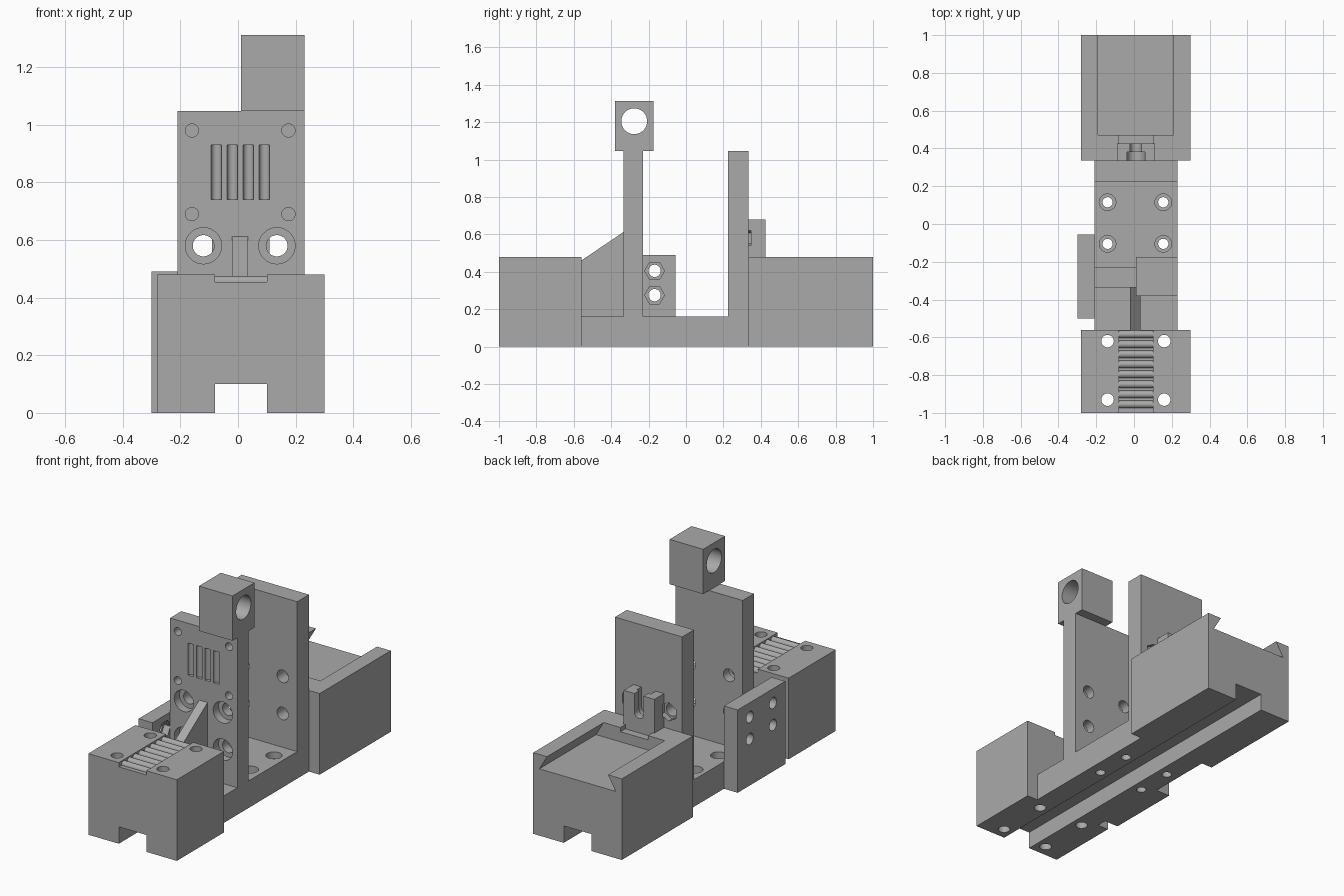
import bpy, bmesh, math
from mathutils import Matrix, Vector

if "Cube" in bpy.data.objects:
    bpy.data.objects.remove(bpy.data.objects["Cube"])

GREY = (0.4, 0.4, 0.4, 1)
grey = bpy.data.materials.new("machined_grey")
grey.use_nodes = True
grey.diffuse_color = GREY
grey.node_tree.nodes["Principled BSDF"].inputs["Base Color"].default_value = GREY

MID = 0.01       # centre plane of the fixture
AXES = {"x": Matrix.Rotation(math.pi / 2, 4, "Y"),
        "y": Matrix.Rotation(math.pi / 2, 4, "X"),
        "z": Matrix.Identity(4)}


def make(name, bm):
    bmesh.ops.recalc_face_normals(bm, faces=bm.faces)
    mesh = bpy.data.meshes.new(name)
    bm.to_mesh(mesh)
    bm.free()
    mesh.materials.append(grey)
    obj = bpy.data.objects.new(name, mesh)
    bpy.context.collection.objects.link(obj)
    return obj


def box(name, x, y, z):
    bm = bmesh.new()
    bmesh.ops.create_cube(bm, size=1)
    for v in bm.verts:
        for i, (lo, hi) in enumerate((x, y, z)):
            v.co[i] = lo if v.co[i] < 0 else hi
    return make(name, bm)


def rod(name, axis, centre, radius, length, sides=32):
    bm = bmesh.new()
    bmesh.ops.create_cone(bm, cap_ends=True, segments=sides, radius1=radius,
                          radius2=radius, depth=length,
                          matrix=Matrix.Translation(centre) @ AXES[axis])
    return make(name, bm)


def prism(name, points, offset):
    """Extrude a closed outline of 3D points along an offset."""
    bm = bmesh.new()
    face = bm.faces.new([bm.verts.new(p) for p in points])
    new = bmesh.ops.extrude_face_region(bm, geom=[face])["geom"]
    bmesh.ops.translate(bm, vec=Vector(offset),
                        verts=[g for g in new if isinstance(g, bmesh.types.BMVert)])
    return make(name, bm)


def cut(obj, cutters):
    """Subtract the cutters from the part, then remove them."""
    for cutter in cutters:
        cutter.hide_render = True
        mod = obj.modifiers.new("cut", "BOOLEAN")
        mod.operation, mod.solver, mod.object = "DIFFERENCE", "EXACT", cutter
    bpy.context.view_layer.update()
    graph = bpy.context.evaluated_depsgraph_get()
    mesh = bpy.data.meshes.new_from_object(obj.evaluated_get(graph))
    obj.modifiers.clear()
    obj.data = mesh
    for cutter in cutters:
        bpy.data.objects.remove(cutter)


def rail_slot():
    return box("cutter", (-0.08, 0.10), (-1.1, 1.1), (-0.1, 0.10))


# Base rail with countersunk mounting holes
base = box("base", (-0.21, 0.23), (-0.56, 0.335), (0, 0.16))
cutters = [rail_slot()]
for x in (-0.14, 0.155):
    for y in (-0.105, 0.115):
        cutters.append(rod("cutter", "z", (x, y, 0), 0.027, 1))
        cutters.append(rod("cutter", "z", (x, y, 0.16), 0.044, 0.08))
cut(base, cutters)

# Front block with ribbed channel
front_block = box("front_block", (-0.28, 0.30), (-1, -0.56), (0, 0.48))
cutters = [rail_slot(), box("cutter", (-0.08, 0.10), (-1.1, -0.5), (0.455, 0.6))]
for x in (-0.14, 0.16):
    for y in (-0.93, -0.62):
        cutters.append(rod("cutter", "z", (x, y, 0.2), 0.033, 1))
cut(front_block, cutters)
for i in range(8):
    rod("channel_rib", "x", (MID, -0.955 + i * 0.053, 0.455), 0.02, 0.18, 16)

# Rear block with dovetail pocket and shallow relief
rear_block = box("rear_block", (-0.28, 0.30), (0.335, 1), (0, 0.48))
pocket = [(MID + sx, 0.47, z) for sx, z in
          ((-0.25, 0.395), (0.25, 0.395), (0.2, 0.48), (0.2, 0.6), (-0.2, 0.6), (-0.2, 0.48))]
cut(rear_block, [rail_slot(), prism("cutter", pocket, (0, 0.6, 0)),
                 box("cutter", (-0.08, 0.10), (0.425, 0.5), (0.455, 0.6))])

# Front wall: counterbores, blind holes and rounded grooves
front_wall = box("front_wall", (-0.21, 0.23), (-0.335, -0.23), (0.16, 1.047))
cutters = []
for x in (-0.12, 0.135):
    for z in (0.36, 0.58):
        cutters.append(rod("cutter", "y", (x, -0.28, z), 0.037, 0.4))
        cutters.append(rod("cutter", "y", (x, -0.335, z), 0.063, 0.1))
for x in (-0.16, 0.175):
    for z in (0.69, 0.98):
        cutters.append(rod("cutter", "y", (x, -0.335, z), 0.023, 0.1))
for i in range(4):
    cutters.append(rod("cutter", "z", (-0.075 + i * 0.0555, -0.335, 0.835), 0.0185, 0.19))
cut(front_wall, cutters)

# Pivot lug on top of the front wall
lug = box("pivot_lug", (0.01, 0.23), (-0.38, -0.175), (1.047, 1.312))
cut(lug, [rod("cutter", "x", (0.1, -0.277, 1.205), 0.069, 1, 48)])

# Sloped gusset between front block and front wall
prism("gusset", [(-0.02, -0.56, 0.16), (-0.02, -0.335, 0.16),
                 (-0.02, -0.335, 0.612), (-0.02, -0.56, 0.46)], (0.055, 0, 0))


# Rear wall with through holes and hexagonal nut pockets
def nut_pockets():
    return [rod("cutter", "y", (x, 0.325, z), 0.055, 0.044, 6)
            for x in (-0.12, 0.135) for z in (0.36, 0.58)]


rear_wall = box("rear_wall", (-0.21, 0.23), (0.225, 0.335), (0.16, 1.047))
cut(rear_wall, nut_pockets() + [rod("cutter", "y", (x, 0.28, z), 0.037, 0.4)
                                for x in (-0.12, 0.135) for z in (0.36, 0.58)])

# Slotted bracket behind the rear wall
bracket = box("slotted_bracket", (-0.09, 0.11), (0.335, 0.425), (0.48, 0.68))
cutters = nut_pockets()
for half, y0, y1 in ((0.047, 0.335, 0.38), (0.03, 0.37, 0.45)):
    cutters.append(box("cutter", (MID - half, MID + half), (y0, y1), (0.57, 0.8)))
    cutters.append(rod("cutter", "y", (MID, (y0 + y1) / 2, 0.57), half, y1 - y0))
cut(bracket, cutters)

# Side plate with hexagonal pockets on its inner face
side_plate = box("side_plate", (-0.30, -0.21), (-0.5, -0.055), (0, 0.49))
cutters = []
for y in (-0.385, -0.168):
    for z in (0.275, 0.405):
        cutters.append(rod("cutter", "x", (-0.25, y, z), 0.033, 0.4))
        hexagon = [(-0.25, y + 0.053 * math.cos(a), z + 0.053 * math.sin(a))
                   for a in (math.radians(60 * k) for k in range(6))]
        cutters.append(prism("cutter", hexagon, (0.1, 0, 0)))
cut(side_plate, cutters)

# Smooth the round surfaces, keep the machined edges sharp
for obj in bpy.context.collection.objects:
    if obj.type == "MESH" and obj.data.materials and obj.data.materials[0] == grey:
        obj.data.shade_smooth()
        obj.data.set_sharp_from_angle(angle=math.radians(30))
